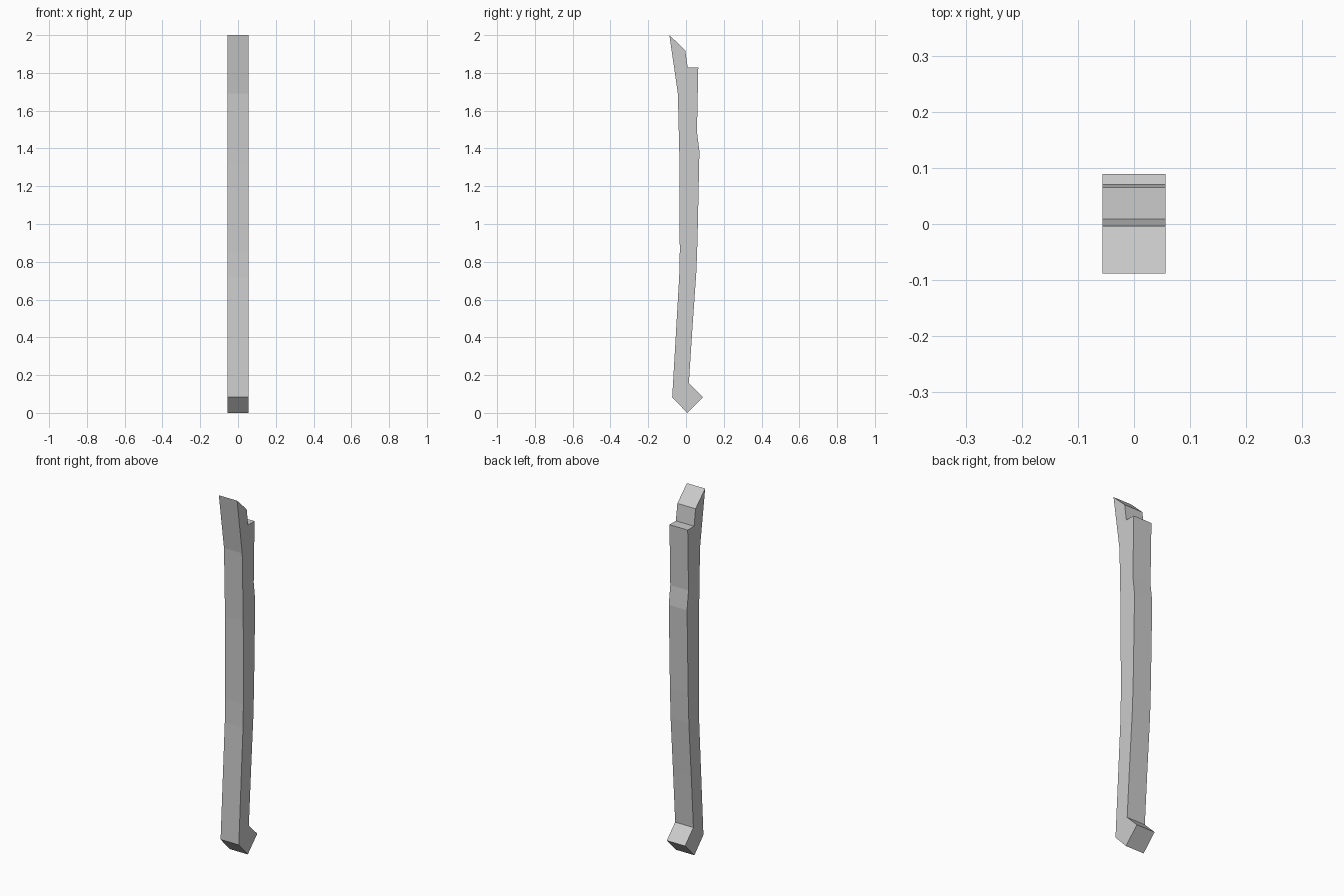
import bpy
import bmesh

if "Cube" in bpy.data.objects:
    bpy.data.objects.remove(bpy.data.objects["Cube"])

HALF_WIDTH = 0.056

# Side outline as (y, z): back edge downwards, then front edge upwards
PROFILE = [
    (-0.088, 2.0), (-0.004, 1.92), (0.009, 1.828), (0.065, 1.828),
    (0.058, 1.49), (0.071, 1.385), (0.061, 0.92), (0.055, 0.75),
    (0.034, 0.45), (0.015, 0.157), (0.089, 0.083), (0.006, 0.0),
    (-0.073, 0.083), (-0.036, 0.72), (-0.033, 0.85), (-0.034, 1.31),
    (-0.043, 1.69),
]


def extruded_profile(name, points, half_width):
    """Extrude a side outline symmetrically along x."""
    bm = bmesh.new()
    face = bm.faces.new([bm.verts.new((-half_width, y, z)) for y, z in points])
    extruded = bmesh.ops.extrude_face_region(bm, geom=[face], use_keep_orig=True)
    moved = [v for v in extruded["geom"] if isinstance(v, bmesh.types.BMVert)]
    bmesh.ops.translate(bm, verts=moved, vec=(2 * half_width, 0, 0))
    bmesh.ops.recalc_face_normals(bm, faces=bm.faces[:])
    mesh = bpy.data.meshes.new(name)
    bm.to_mesh(mesh)
    bm.free()
    obj = bpy.data.objects.new(name, mesh)
    bpy.context.collection.objects.link(obj)
    return obj


# Curved bar with a stepped top and hooked foot
extruded_profile("curved_bar", PROFILE, HALF_WIDTH)
